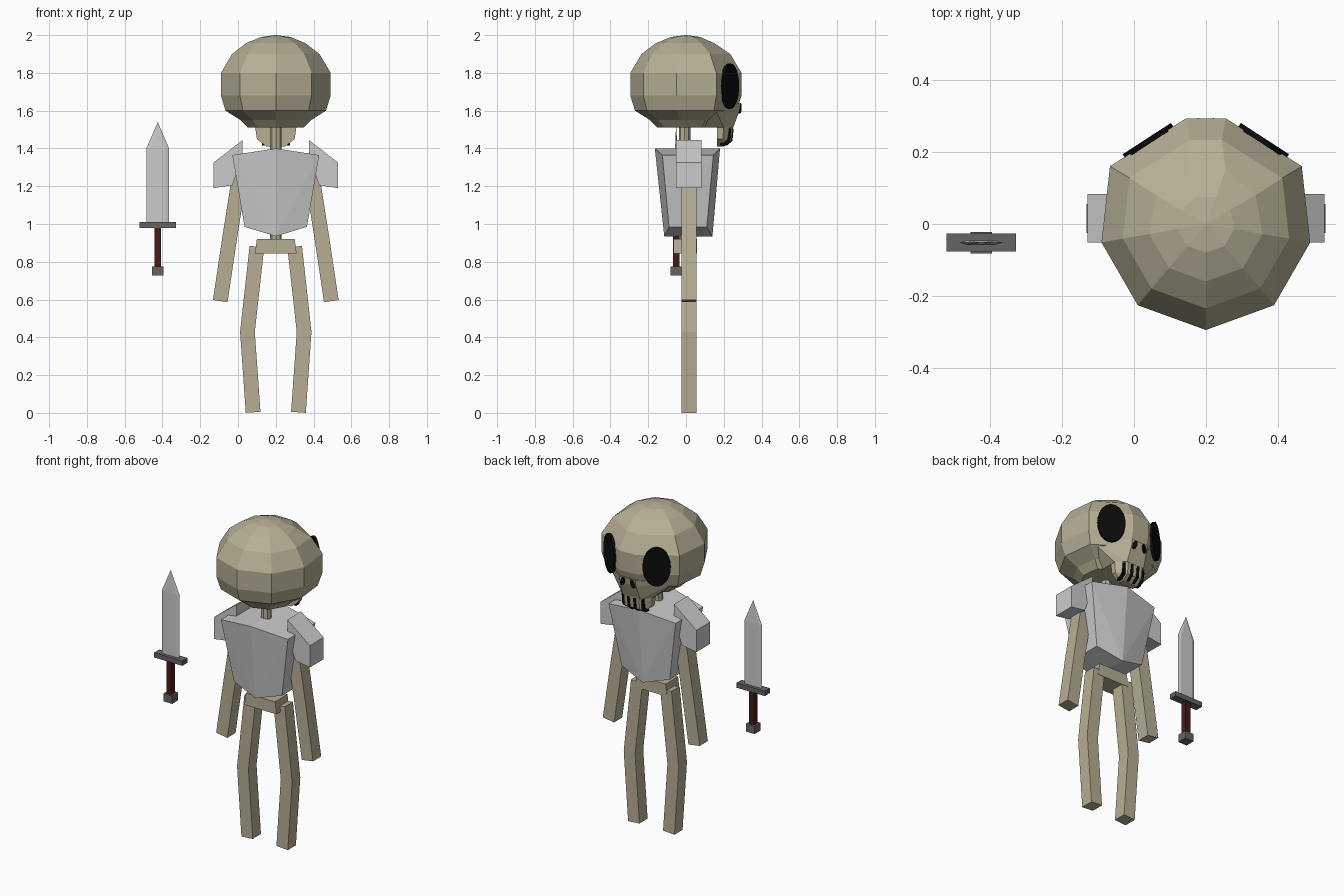
import bpy, bmesh
from math import sin, cos, radians
from mathutils import Vector, Matrix

if "Cube" in bpy.data.objects:
    bpy.data.objects.remove(bpy.data.objects["Cube"])

CX = 0.2  # centre line of the figure
SX, SY = -0.425, -0.052  # axis of the sword


def material(name, rgb):
    m = bpy.data.materials.new(name)
    m.diffuse_color = (*rgb, 1)
    m.use_nodes = True
    m.node_tree.nodes["Principled BSDF"].inputs["Base Color"].default_value = m.diffuse_color
    return m


BONE = material("bone", (0.47, 0.43, 0.30))
BLACK = material("black", (0.003, 0.003, 0.003))
LEATHER = material("leather", (0.06, 0.012, 0.008))
DARK = material("dark_metal", (0.13, 0.13, 0.13))


def finish(name, bm, mat=None):
    bmesh.ops.recalc_face_normals(bm, faces=bm.faces[:])
    me = bpy.data.meshes.new(name)
    bm.to_mesh(me)
    bm.free()
    ob = bpy.data.objects.new(name, me)
    bpy.context.collection.objects.link(ob)
    if mat:
        me.materials.append(mat)
    return ob


def hull(name, pts, mat=None, cx=CX):
    bm = bmesh.new()
    for p in pts:
        bm.verts.new((p[0] + cx, p[1], p[2]))
    bmesh.ops.convex_hull(bm, input=bm.verts[:])
    bmesh.ops.dissolve_limit(bm, angle_limit=0.02, verts=bm.verts[:], edges=bm.edges[:])
    return finish(name, bm, mat)


def both(pts):
    return [(s * x, y, z) for x, y, z in pts for s in (1, -1)]


def loft(name, rings, mat=None):
    bm = bmesh.new()
    vs = [[bm.verts.new(p) for p in r] for r in rings]
    n = len(vs[0])
    for a, b in zip(vs, vs[1:]):
        for i in range(n):
            bm.faces.new((a[i], a[(i + 1) % n], b[(i + 1) % n], b[i]))
    bm.faces.new(vs[0])
    bm.faces.new(vs[-1])
    return finish(name, bm, mat)


def box(name, x, y, z, mat=None, cx=CX):
    return hull(name, [(a, b, c) for a in x for b in y for c in z], mat, cx)


def disc(name, centre, yaw, w, h, depth, mat, roll=0):
    # upright elliptical plate whose normal is turned by yaw away from +y
    nrm = Vector((sin(yaw), cos(yaw), 0))
    up = Vector((0, 0, 1))
    basis = Matrix((up.cross(nrm), up, nrm)).transposed().to_4x4()
    bm = bmesh.new()
    bmesh.ops.create_cone(bm, cap_ends=True, segments=24, radius1=1, radius2=1, depth=depth,
                          matrix=Matrix.Translation((centre[0] + CX, centre[1], centre[2])) @ basis
                          @ Matrix.Rotation(roll, 4, 'Z') @ Matrix.Diagonal((w, h, 1, 1)))
    return finish(name, bm, mat)


# Cranium: nine-sided dome, slightly flattened towards the face
profile = [(2.0, 0.004), (1.99, 0.08), (1.957, 0.16), (1.90, 0.235), (1.80, 0.295),
           (1.68, 0.295), (1.60, 0.27), (1.55, 0.19), (1.51, 0.15)]
rings = []
for z, r in profile:
    ring = []
    for k in range(9):
        a = radians(-90 + 40 * k)
        x, y = r * cos(a), r * sin(a)
        if z < 1.95 and k in (4, 5):
            x, y = x * 0.55, y * 1.06
        elif z < 1.95 and k in (3, 6):
            x, y = x * 1.045, y * 1.09
        ring.append((x + CX, y, z))
    rings.append(ring)
loft("cranium", rings, BONE)

# Lower face and upper jaw
hull("lower_face", both([(0.055, 0.29, 1.64), (0.055, 0.283, 1.60), (0.23, 0.15, 1.62),
                         (0.2, 0.06, 1.60), (0.06, 0.25, 1.51), (0.11, 0.2, 1.51),
                         (0.11, 0.1, 1.51)]), BONE)
hull("upper_jaw", both([(0.05, 0.25, 1.52), (0.11, 0.20, 1.52), (0.11, 0.165, 1.52),
                        (0.05, 0.24, 1.44), (0.10, 0.195, 1.45), (0.10, 0.165, 1.45),
                        (0.05, 0.2, 1.41), (0.05, 0.165, 1.41)]), BONE)

# Eyes, nostrils and tooth gaps
for s in (1, -1):
    disc("eye_socket", (s * 0.16, 0.231, 1.73), s * radians(33), 0.08, 0.12, 0.016, BLACK)
    disc("nostril", (s * 0.034, 0.284, 1.612), s * radians(15), 0.014, 0.027, 0.014, BLACK,
         roll=s * radians(-20))
    for x, y in ((0.021, 0.247), (0.066, 0.234)):
        hull("tooth_gap", [(s * x + a, y + b + c, z) for a in (-0.008, 0.008) for b in (-0.02, 0.005)
                           for z, c in ((1.505, 0), (1.44, -0.006), (1.415, -0.035))], BLACK)

# Spine
bm = bmesh.new()
bmesh.ops.create_cone(bm, cap_ends=True, segments=8, radius1=0.03, radius2=0.03, depth=0.68,
                      matrix=Matrix.Translation((CX, -0.007, 1.21)))
finish("spine", bm, BONE)

# Chest armour
hull("chest_armour", both([(0.23, -0.125, 1.365), (0.23, 0.145, 1.365),
                           (0.165, -0.09, 0.985), (0.165, 0.11, 0.985)])
     + [(0, -0.165, 1.40), (0, 0.18, 1.40), (0, -0.115, 0.935), (0, 0.14, 0.935)])

# Pelvis
hull("pelvis", both([(x, y, z) for x, z in ((0.10, 0.92), (0.11, 0.845)) for y in (-0.065, 0.057)]), BONE)


def limb(name, s, path, hw=0.039):
    # square bone swept along (x, z) points, ends cut square to the path
    rings = []
    for i, (x, z) in enumerate(path):
        a, b = path[max(i - 1, 0)], path[min(i + 1, len(path) - 1)]
        d = Vector((b[0] - a[0], b[1] - a[1])).normalized()
        n = Vector((-d.y, d.x)) * hw
        rings.append([(CX + s * (x + k * n.x), y, z + k * n.y)
                      for k, y in ((-1, -0.025), (1, -0.025), (1, 0.055), (-1, 0.055))])
    loft(name, rings, BONE)


# Arms, legs and shoulder plates
for s in (1, -1):
    limb("arm", s, [(0.19, 1.27), (0.245, 0.92), (0.294, 0.592)])
    limb("leg", s, [(0.10, 0.88), (0.15, 0.428), (0.12, 0.003)])
    hull("shoulder_plate", [(s * x, y, z) for x, z in ((0.33, 1.325), (0.175, 1.445), (0.175, 1.36),
                                                       (0.23, 1.205), (0.33, 1.19))
                            for y in (-0.052, 0.083)])

# Sword
hull("blade", [(x * s, SY + y * t, z) for s in (1, -1) for t in (1, -1)
               for x, y, z in ((0.06, 0, 1.0), (0.06, 0, 1.4), (0.04, 0.006, 1.0),
                               (0.04, 0.006, 1.4), (0, 0, 1.54))], None, SX)
box("guard", (-0.097, 0.097), (SY - 0.025, SY + 0.025), (0.98, 1.01), DARK, SX)
box("grip", (-0.018, 0.018), (SY - 0.018, SY + 0.018), (0.77, 0.985), LEATHER, SX)
box("pommel", (-0.03, 0.03), (SY - 0.03, SY + 0.03), (0.728, 0.776), DARK, SX)
